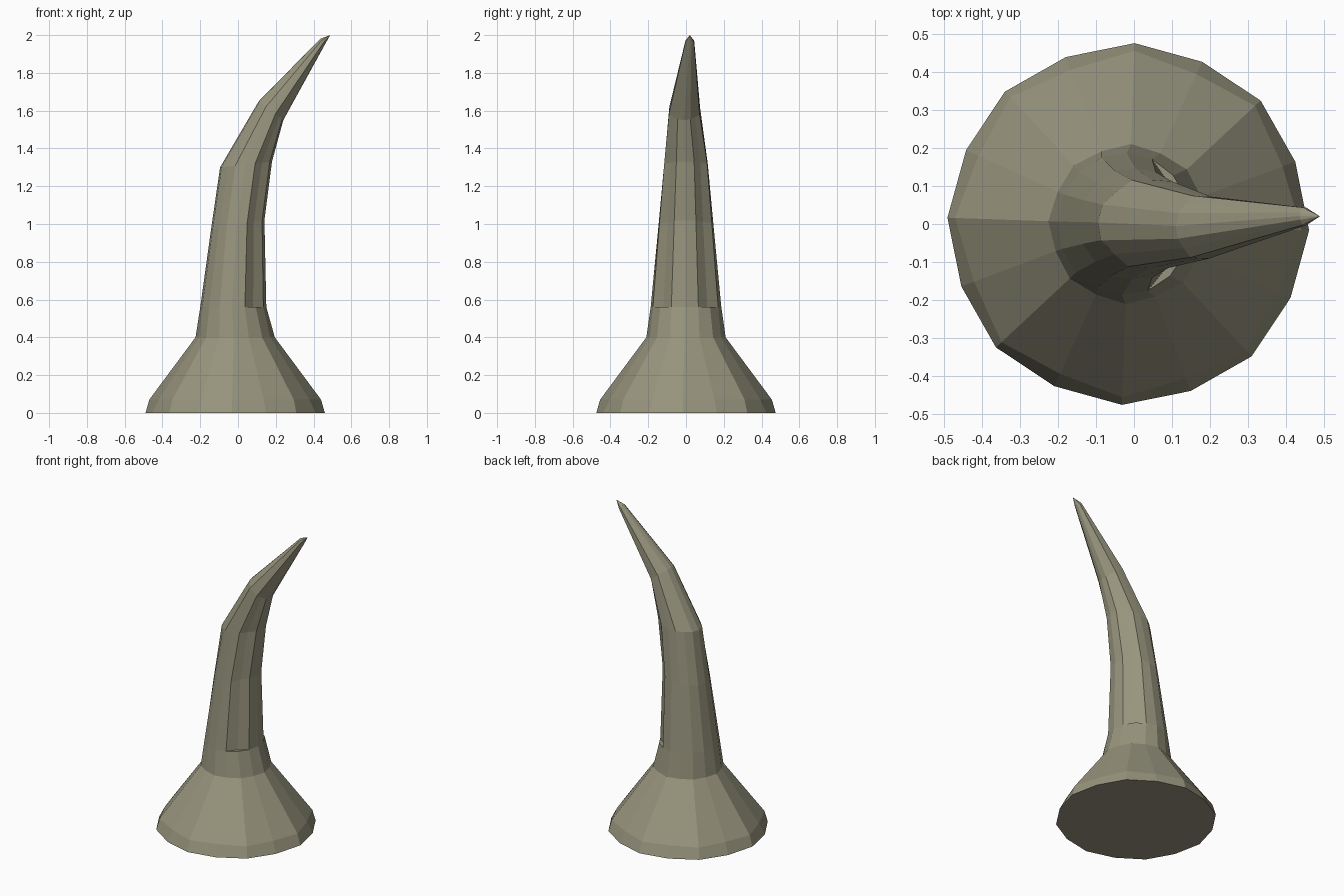
import bpy, bmesh, math

cube = bpy.data.objects.get("Cube")
if cube:
    bpy.data.objects.remove(cube)

# Single weathered bone colour
bone = bpy.data.materials.new("bone_beige")
colour = (0.31, 0.295, 0.205, 1)
bone.diffuse_color = colour
bone.use_nodes = True
bone.node_tree.nodes["Principled BSDF"].inputs["Base Color"].default_value = colour

SIDES = 16
TURN = math.radians(-2)

# Each ring: outer (x, z), inner (x, z), centre y, half width,
# scale of even corners, scale of odd corners, scale of the groove corners
RINGS = [
    ((-.49, 0), (.46, 0), 0, .475, 1, .985, 1),
    ((-.47, .07), (.44, .07), 0, .455, 1, .95, 1),
    ((-.225, .4), (.195, .4), 0, .21, 1, .97, 1),
    ((-.2, .56), (.15, .56), 0, .187, 1, 1, 1),
    ((-.2, .56), (.15, .56), 0, .187, 1, 1, .88),
    ((-.143, .97), (.14, 1.02), 0, .15, .97, 1, .88),
    ((-.095, 1.3), (.18, 1.33), 0, .123, .94, 1, .9),
    ((.11, 1.65), (.24, 1.55), -.008, .088, .93, 1, .92),
    ((.435, 1.98), (.46, 1.95), .02, .025, .93, 1, .93),
]


def add_ring(bm, outer, inner, cy, width, even, odd, groove):
    """Tilted elliptical ring running from the outer to the inner side."""
    mid_x, mid_z = (outer[0] + inner[0]) / 2, (outer[1] + inner[1]) / 2
    half_x, half_z = (inner[0] - outer[0]) / 2, (inner[1] - outer[1]) / 2
    verts = []
    for k in range(SIDES):
        a = math.tau * k / SIDES + TURN
        scale = odd if k % 2 else even
        if k in (2, SIDES - 2):
            scale = min(scale, groove)
        # the innermost and outermost corners keep the silhouette
        if k in (0, SIDES // 2):
            scale = 1
        c, s = math.cos(a) * scale, math.sin(a) * scale
        verts.append(bm.verts.new((mid_x + half_x * c, cy + width * s,
                                   mid_z + half_z * c)))
    return verts


# Curved horn with a flared foot
bm = bmesh.new()
rings = [add_ring(bm, *r) for r in RINGS]
for low, high in zip(rings, rings[1:]):
    for k in range(SIDES):
        n = (k + 1) % SIDES
        bm.faces.new((low[k], low[n], high[n], high[k]))
bm.faces.new(rings[0][::-1])

# Pointed tip
tip = bm.verts.new((.488, .02, 2))
for k in range(SIDES):
    bm.faces.new((rings[-1][k], rings[-1][(k + 1) % SIDES], tip))

bmesh.ops.remove_doubles(bm, verts=bm.verts, dist=0.0005)
bmesh.ops.recalc_face_normals(bm, faces=bm.faces)
mesh = bpy.data.meshes.new("horn")
bm.to_mesh(mesh)
bm.free()
mesh.materials.append(bone)
horn = bpy.data.objects.new("horn", mesh)
bpy.context.collection.objects.link(horn)
